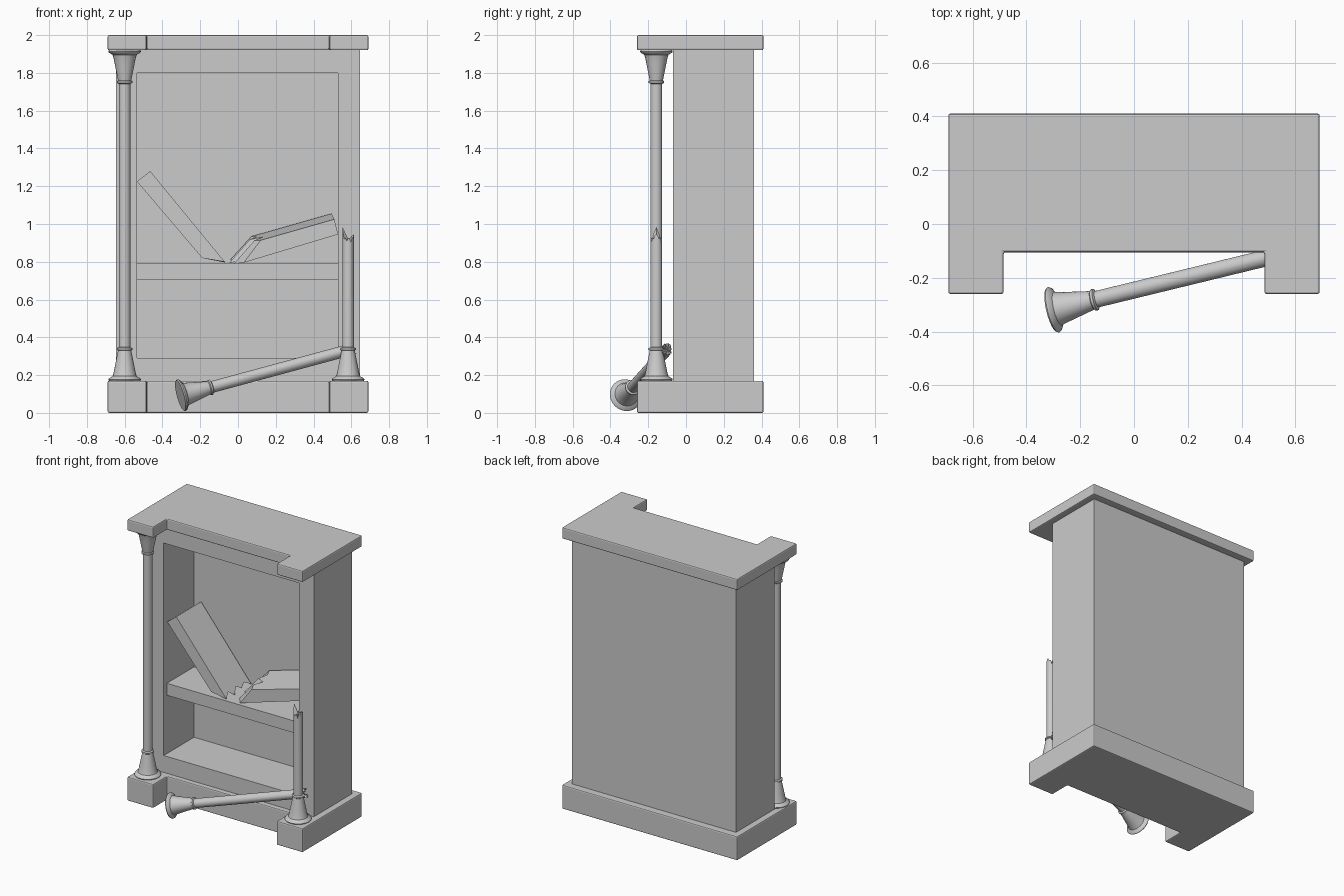
import bpy, bmesh
from math import pi, cos, sin
from mathutils import Vector

if "Cube" in bpy.data.objects:
    bpy.data.objects.remove(bpy.data.objects["Cube"])


def finish(bm, name, smooth=False, bevel=0):
    bmesh.ops.recalc_face_normals(bm, faces=bm.faces)
    me = bpy.data.meshes.new(name)
    bm.to_mesh(me)
    bm.free()
    ob = bpy.data.objects.new(name, me)
    bpy.context.collection.objects.link(ob)
    if bevel:
        m = ob.modifiers.new("bevel", 'BEVEL')
        m.width, m.segments = bevel, 2
    if smooth:
        bpy.ops.object.select_all(action='DESELECT')
        ob.select_set(True)
        bpy.context.view_layer.objects.active = ob
        bpy.ops.object.shade_smooth_by_angle(angle=0.6)
    return ob


def box(bm, x0, x1, y0, y1, z0, z1):
    vs = bmesh.ops.create_cube(bm, size=1)["verts"]
    for v in vs:
        v.co = (x1 if v.co.x > 0 else x0, y1 if v.co.y > 0 else y0, z1 if v.co.z > 0 else z0)


# Base and top: the same U-shaped plate
def plate(name, z0, z1):
    half = [(0.485, -0.105), (0.485, -0.26), (0.69, -0.26), (0.69, 0.41)]
    outline = half + [(-x, y) for x, y in reversed(half)]
    bm = bmesh.new()
    f = bm.faces.new([bm.verts.new((x, y, z0)) for x, y in outline])
    r = bmesh.ops.extrude_face_region(bm, geom=[f])
    for v in r["geom"]:
        if isinstance(v, bmesh.types.BMVert):
            v.co.z = z1
    finish(bm, name, bevel=0.008)


plate("base_plinth", 0, 0.17)
plate("top_slab", 1.92, 2.0)

# Cabinet body with a recessed opening
bm = bmesh.new()
box(bm, -0.645, 0.645, -0.07, 0.36, 0.165, 1.925)
bm.normal_update()
front = min(bm.faces, key=lambda f: f.calc_center_median().y)
bmesh.ops.inset_region(bm, faces=[front], thickness=0.1)
for v in front.verts:
    v.co = (0.53 if v.co.x > 0 else -0.535, -0.07, 1.80 if v.co.z > 1 else 0.29)
inner = bmesh.ops.extrude_discrete_faces(bm, faces=[front])["faces"][0]
for v in inner.verts:
    v.co.y = 0.27
finish(bm, "cabinet_body")

# Intact lower shelf
bm = bmesh.new()
box(bm, -0.535, 0.53, -0.035, 0.27, 0.705, 0.79)
finish(bm, "lower_shelf")


# Snapped upper shelf: rows across the depth with an uneven broken end
def broken_board(name, end_top, end_bot, brk_top, brk_bot, rows, lean=(0, 0)):
    end_top, end_bot, brk_top, brk_bot = map(Vector, (end_top, end_bot, brk_top, brk_bot))
    d = (brk_top - end_top).normalized()
    bm = bmesh.new()
    loops = []
    for y, ot, ob in rows:
        t = (y - rows[0][0]) / (rows[-1][0] - rows[0][0])
        pts = [end_bot, end_top, brk_top + d * ot, brk_bot + d * ob]
        loops.append([bm.verts.new((p.x + lean[0] * t, y, p.y + lean[1] * t)) for p in pts])
    for a, b in zip(loops, loops[1:]):
        for i in range(4):
            j = (i + 1) % 4
            bm.faces.new((a[i], a[j], b[j], b[i]))
    bm.faces.new(loops[0])
    bm.faces.new(loops[-1][::-1])
    finish(bm, name)


broken_board("broken_shelf_left", (-0.465, 1.28), (-0.535, 1.225), (-0.07, 0.80), (-0.19, 0.82),
             [(-0.03, 0, 0), (0.02, -0.035, -0.02), (0.06, 0.005, 0), (0.11, -0.04, -0.03),
              (0.15, -0.01, 0), (0.20, -0.035, -0.02), (0.25, 0, 0)])
broken_board("broken_shelf_right", (0.51, 1.025), (0.53, 0.945), (0.12, 0.914), (0.03, 0.795),
             [(-0.02, 0, 0), (0.05, 0.03, 0.05), (0.09, -0.02, -0.01), (0.14, 0.05, 0.07),
              (0.19, 0.01, 0.02), (0.25, 0.035, 0.06)], lean=(-0.015, 0.03))


# Columns: lathed profile, optionally with a ragged broken end
def column(name, profile, loc, jag=None, axis=(0, 0, 1), n=24):
    bm = bmesh.new()
    rings = []
    for k, (r, z) in enumerate(profile):
        last = jag and k == len(profile) - 1
        rings.append([bm.verts.new((r * cos(2 * pi * i / n), r * sin(2 * pi * i / n),
                                    z + (jag[i % len(jag)] if last else 0))) for i in range(n)])
    for a, b in zip(rings, rings[1:]):
        for i in range(n):
            j = (i + 1) % n
            bm.faces.new((a[i], a[j], b[j], b[i]))
    bm.faces.new(rings[0][::-1])
    if jag:
        c = bm.verts.new((0, 0, profile[-1][1] - 0.01))
        for i in range(n):
            bm.faces.new((rings[-1][i], rings[-1][(i + 1) % n], c))
    else:
        bm.faces.new(rings[-1])
    ob = finish(bm, name, smooth=True)
    ob.rotation_euler = Vector(axis).to_track_quat('Z', 'Y').to_euler()
    ob.location = loc


foot = [(0.083, 0), (0.087, 0.006), (0.083, 0.013), (0.064, 0.024), (0.059, 0.04), (0.051, 0.08),
        (0.042, 0.125), (0.035, 0.16), (0.041, 0.164), (0.041, 0.173), (0.031, 0.178)]
jag = [0.055, 0.035, 0.02, -0.01, -0.005, -0.02, -0.005, -0.005, -0.03, 0, -0.01, 0.012,
       0.015, 0.01, -0.01, 0, -0.03, -0.01, -0.005, -0.015, 0, -0.01, 0.02, 0.035]

column("left_column", foot + [(r, 1.75 - z) for r, z in reversed(foot)], (-0.60, -0.157, 0.17))
column("right_column_stump", foot + [(0.03, 0.76)], (0.583, -0.157, 0.17), jag)
column("fallen_column", foot + [(0.031, 0.96)], (-0.305, -0.32, 0.092),
       [-h * 0.7 for h in jag], axis=(0.925, 0.225, 0.25))
